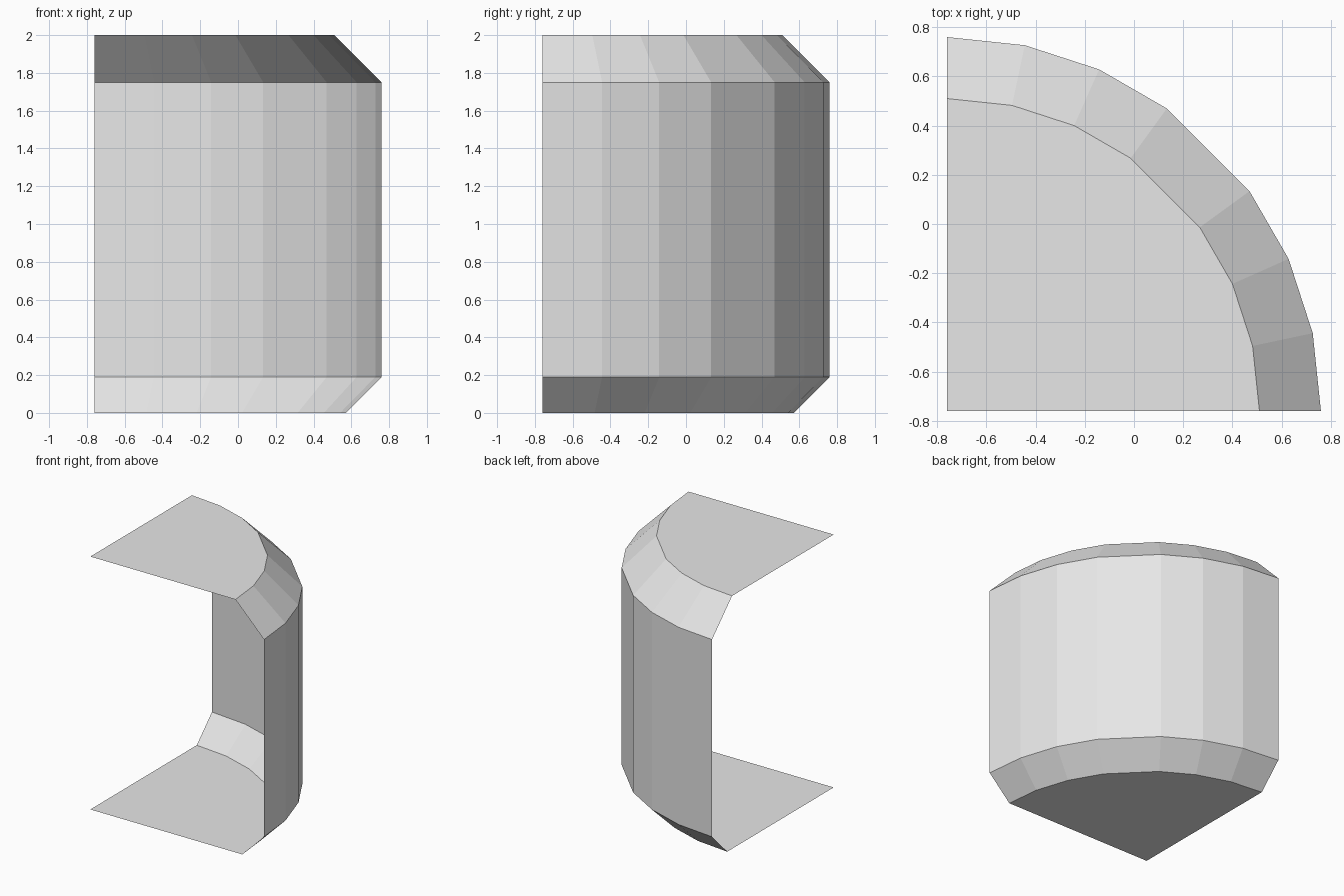
import bpy, math

if "Cube" in bpy.data.objects:
    bpy.data.objects.remove(bpy.data.objects["Cube"])

grey = bpy.data.materials.new("light_grey")
grey.diffuse_color = (0.8, 0.8, 0.8, 1)
grey.use_nodes = True
grey.node_tree.nodes["Principled BSDF"].inputs["Base Color"].default_value = grey.diffuse_color

CORNER = -0.76                                   # arc centre in x and y
ANGLES = [0, 12, 24, 36, 54, 66, 78, 90]         # wide facet in the middle
PROFILE = [(1.33, 0.0), (1.52, 0.19), (1.52, 1.75), (1.27, 2.0)]  # radius, height
n = len(ANGLES)

# Rings of the curved wall with its two chamfers
verts = [(CORNER + r * math.cos(math.radians(a)),
          CORNER + r * math.sin(math.radians(a)), z)
         for r, z in PROFILE for a in ANGLES]
faces = [(k * n + i, k * n + i + 1, (k + 1) * n + i + 1, (k + 1) * n + i)
         for k in range(len(PROFILE) - 1) for i in range(n - 1)]

# Floor and top caps reach the corner; the two straight sides stay open
verts += [(CORNER, CORNER, 0.0), (CORNER, CORNER, 2.0)]
top = (len(PROFILE) - 1) * n
faces.append(tuple(reversed(range(n))) + (len(verts) - 2,))
faces.append(tuple(range(top, top + n)) + (len(verts) - 1,))

mesh = bpy.data.meshes.new("rounded_corner_shell")
mesh.from_pydata(verts, [], faces)
mesh.materials.append(grey)
mesh.update()
shell = bpy.data.objects.new("rounded_corner_shell", mesh)
bpy.context.collection.objects.link(shell)
